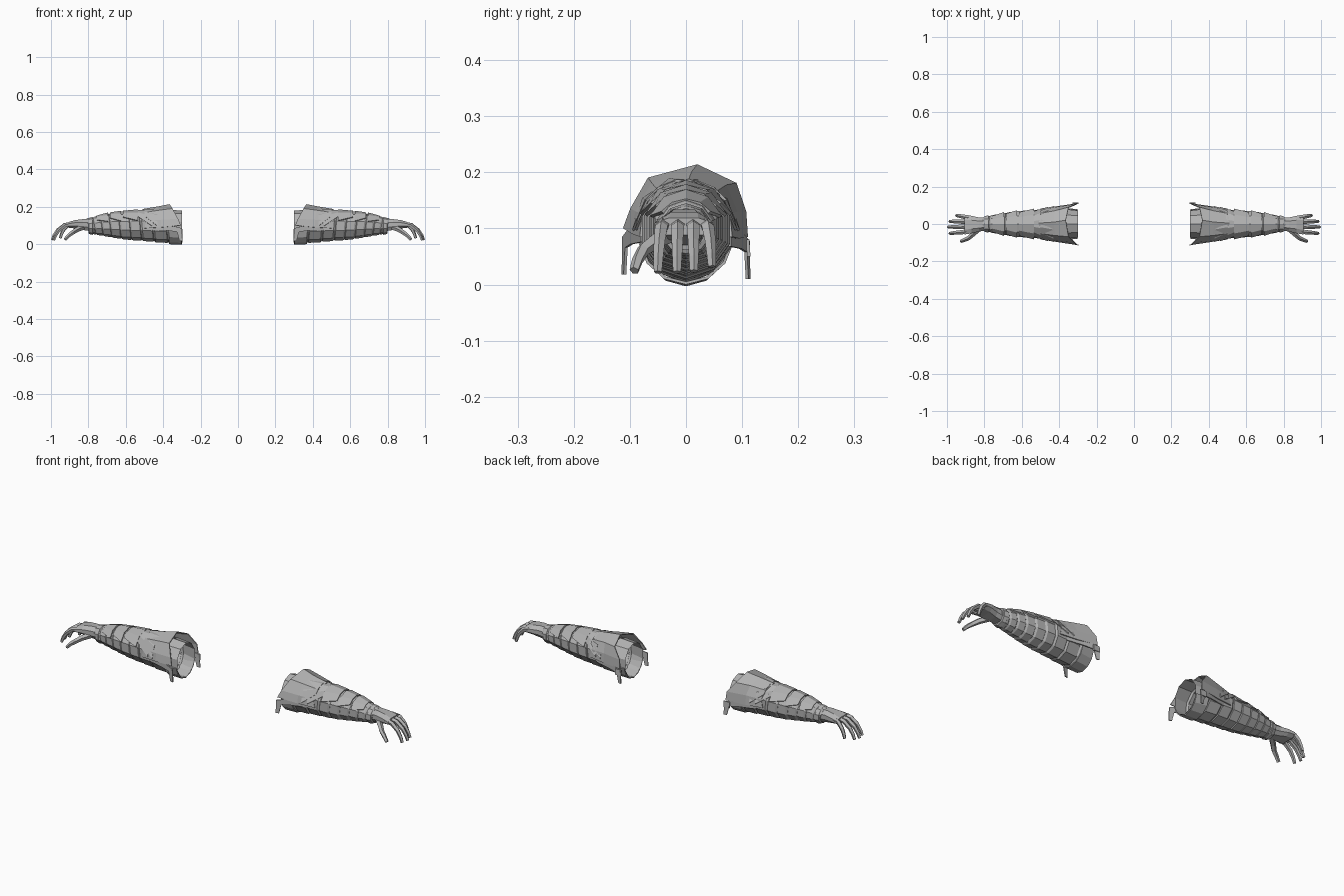
import bpy, bmesh, math
from mathutils import Vector

if "Cube" in bpy.data.objects:
    bpy.data.objects.remove(bpy.data.objects["Cube"])

grey = bpy.data.materials.new("armour_grey")
grey.diffuse_color = (0.45, 0.45, 0.45, 1)
grey.use_nodes = True
grey.node_tree.nodes["Principled BSDF"].inputs["Base Color"].default_value = grey.diffuse_color


def make(name, verts, faces, thick=0.0):
    """Mesh for the +x arm, mirrored to the -x arm."""
    me = bpy.data.meshes.new(name)
    me.from_pydata([tuple(v) for v in verts], [], faces)
    bm = bmesh.new()
    bm.from_mesh(me)
    bmesh.ops.recalc_face_normals(bm, faces=bm.faces)
    bm.to_mesh(me)
    bm.free()
    me.materials.append(grey)
    ob = bpy.data.objects.new(name, me)
    bpy.context.collection.objects.link(ob)
    if thick:
        s = ob.modifiers.new("thickness", 'SOLIDIFY')
        s.thickness = thick
        s.offset = 0
    ob.modifiers.new("mirror", 'MIRROR').use_axis[0] = True
    return ob


def loft(name, rings, closed=True, caps=(False, False), thick=0.0):
    n = len(rings[0])
    verts = [p for r in rings for p in r]
    faces = []
    for i in range(len(rings) - 1):
        for k in range(n if closed else n - 1):
            m = (k + 1) % n
            faces.append((i*n + k, i*n + m, (i+1)*n + m, (i+1)*n + k))
    if caps[0]:
        faces.append(tuple(range(n)))
    if caps[1]:
        faces.append(tuple(range((len(rings)-1)*n, len(rings)*n)))
    return make(name, verts, faces, thick)


# Arm outline stations: x, half width, bottom, top
stations = [(.30, .072, .002, .180), (.40, .080, .008, .182), (.50, .077, .018, .180),
            (.60, .070, .024, .174), (.70, .057, .040, .162), (.78, .042, .054, .141),
            (.83, .038, .064, .134)]


def body(x):
    for a, b in zip(stations, stations[1:]):
        if x <= b[0]:
            t = (x - a[0]) / (b[0] - a[0])
            return [a[i] + (b[i] - a[i]) * t for i in (1, 2, 3)]
    return stations[-1][1:]


def section(x, grow=1.0, lean=0.0, a0=90, a1=414, n=10):
    w, lo, hi = body(x)
    out = []
    for k in range(n):
        a = math.radians(a0 + (a1 - a0) * k / (n - 1))
        z = math.sin(a)
        out.append((x + lean * z, grow * w / .951 * math.cos(a),
                    (lo + hi) / 2 + grow * (hi - lo) / 2 * z))
    return out


# Sleeve of overlapping armour bands
edges = [.31, .385, .46, .525, .58, .635, .685, .73, .77, .805]
rings = []
for i, (a, b) in enumerate(zip(edges, edges[1:])):
    lean = 0.0 if i == 0 else .008
    a = .30 if i == 0 else a
    rings += [section(a, 1.0, lean if i else 0), section(b - .012, 1.03, .008),
              section(b - .003, .95, .008)]
loft("arm_sleeve", rings, caps=(False, True))

# Wrist band
loft("wrist_band", [section(.775, .98), section(.778, 1.08), section(.797, 1.06), section(.80, .9)])

# Raised plates along the top of the forearm
for i, (a, b) in enumerate([(.535, .615), (.625, .685), (.695, .755)]):
    loft(f"forearm_plate_{i+1}",
         [section(a, 1.07, 0, 18, 162, 5), section(b, 1.05, 0, 36, 144, 5)],
         closed=False, thick=.006)

# Overlapping collar plates in front of the elbow guard
for i, (a, b, g) in enumerate([(.43, .50, 1.10), (.46, .535, 1.06)]):
    loft(f"collar_plate_{i+1}",
         [section(a, g + .03, 0, 0, 180, 6), section(b, g - .02, 0, 36, 144, 6)],
         closed=False, thick=.005)

# Flared elbow guard: narrow front rim, wide rear rim with pointed sides
front = [(.50, -.080, .085), (.49, -.076, .125), (.50, -.050, .168), (.51, .005, .186),
         (.50, .055, .166), (.49, .076, .125), (.50, .080, .085)]
middle = [(.41, -.094, .090), (.41, -.088, .130), (.42, -.060, .180), (.43, .010, .199),
          (.42, .070, .176), (.41, .089, .130), (.41, .093, .082)]
rear = [(.305, -.110, .100), (.32, -.097, .135), (.35, -.066, .189), (.365, .020, .212),
        (.35, .088, .180), (.31, .105, .130), (.305, .108, .085)]
loft("elbow_guard", [front, middle, rear], closed=False, thick=.005)

# Lower cuff wrapped under the elbow
loft("elbow_cuff", [section(.302, 1.03, 0, 190, 350, 7), section(.37, 1.04, 0, 190, 350, 7)],
     closed=False, thick=.005)

# Hooked side straps hanging beside the elbow
hook = [(.46, .100), (.37, .104), (.30, .085), (.297, .018), (.313, .018),
        (.325, .066), (.37, .072), (.46, .076)]
for side, name, drop in ((-1, "front_strap", 0), (1, "back_strap", -.008)):
    pts = [(x, side * (.078 + (.46 - x) * .21), z + drop) for x, z in hook]
    make(name, pts, [(0, 1, 6, 7), (1, 2, 5, 6), (2, 3, 4, 5)], .005)
# Small buckle on the back strap
make("strap_buckle", [(.296, .112, .05), (.33, .112, .05), (.33, .110, .08), (.296, .110, .08)],
     [(0, 1, 2, 3)], .006)


# Palm: x, y centre, half width, bottom, top
def slab(x, yc, w, lo, hi):
    m = (hi - lo) * .3
    return [(x, yc - w, lo + m), (x, yc - w * .65, lo), (x, yc + w * .65, lo), (x, yc + w, lo + m),
            (x, yc + w, hi - m), (x, yc + w * .5, hi), (x, yc - w * .5, hi), (x, yc - w, hi - m)]


loft("palm", [slab(.79, 0, .034, .070, .134), slab(.83, -.003, .038, .076, .134),
              slab(.87, -.003, .047, .084, .129), slab(.905, -.004, .052, .088, .119)],
     caps=(True, True))


def digit(name, path, r):
    """Tapered five-sided finger along a bent path."""
    path = [Vector(p) for p in path]
    rings = []
    for i, p in enumerate(path):
        t = (path[min(i+1, len(path)-1)] - path[max(i-1, 0)]).normalized()
        side = Vector((0, 0, 1)).cross(t)
        side = side.normalized() if side.length > .01 else Vector((0, 1, 0))
        up = t.cross(side)
        s = r * (1 - .11 * i)
        rings.append([p + s * (math.cos(a) * side + math.sin(a) * up)
                      for a in (math.radians(90 + 72 * k) for k in range(5))])
    loft(name, rings, caps=(True, True))


# Fingers curl down: base y, tip y, reach, lowest point
for name, y0, y1, reach, low in (("index_finger", -.040, -.050, .985, .022),
                                 ("middle_finger", -.014, -.016, .993, .022),
                                 ("ring_finger", .012, .014, .985, .024),
                                 ("little_finger", .034, .046, .950, .032)):
    span = reach - .885
    digit(name, [(.885 + span * f, y0 + (y1 - y0) * f, low + (.106 - low) * h)
                 for f, h in ((0, 1), (.38, .95), (.72, .63), (.9, .3), (1, 0))], .0135)

# Thumb
digit("thumb", [(.825, -.022, .092), (.862, -.055, .077), (.885, -.076, .062),
                (.908, -.086, .044), (.925, -.092, .025)], .0155)
